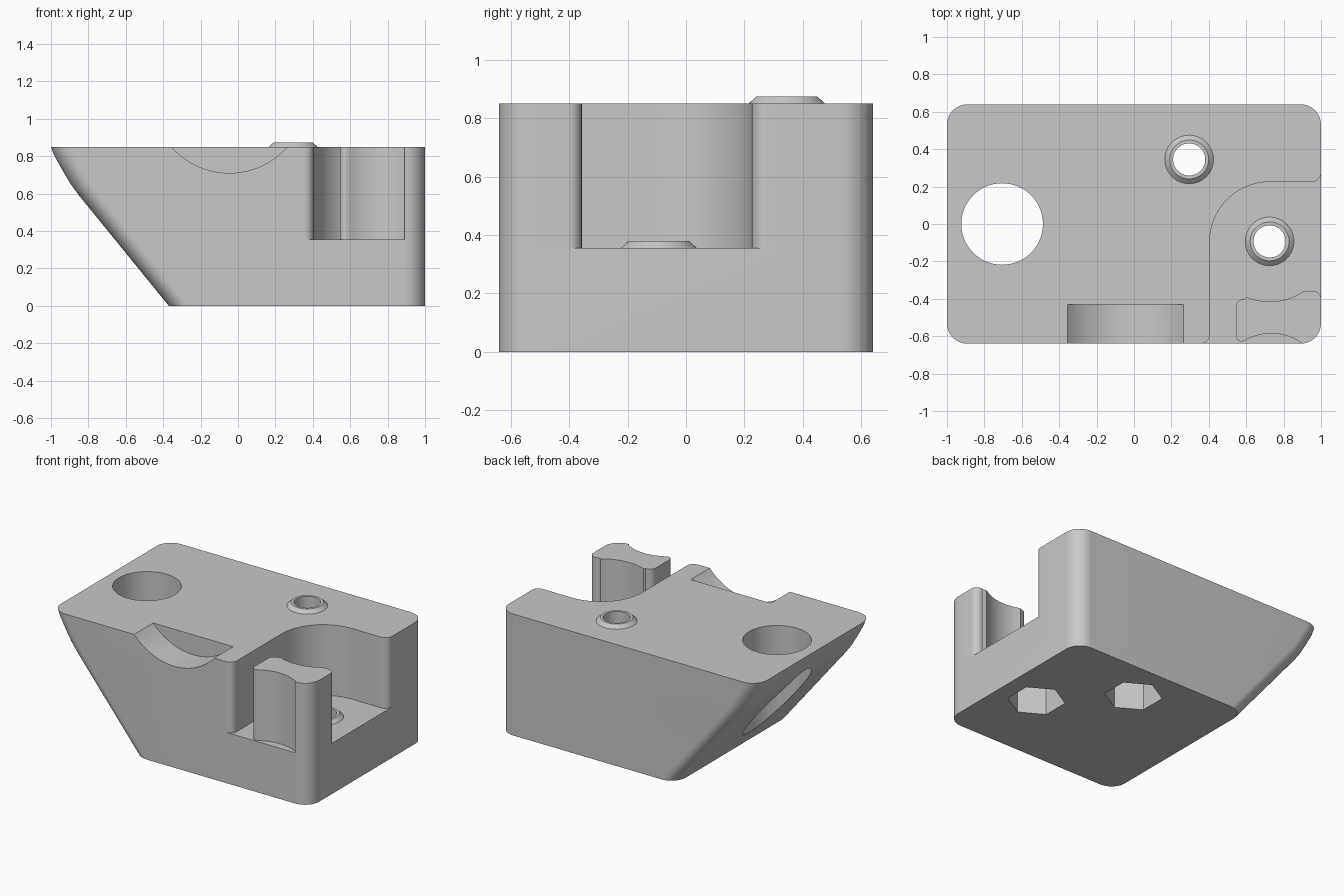
import bpy, bmesh
from math import cos, sin, radians, pi

if "Cube" in bpy.data.objects:
    bpy.data.objects.remove(bpy.data.objects["Cube"], do_unlink=True)

# One plain grey material
grey = bpy.data.materials.new("light_grey")
grey.use_nodes = True
COLOUR = (0.58, 0.58, 0.58, 1)
grey.diffuse_color = COLOUR
grey.node_tree.nodes["Principled BSDF"].inputs["Base Color"].default_value = COLOUR

TOP, FLOOR, HALF_Y = 0.85, 0.355, 0.64
SCREWS = [((0.295, 0.345), TOP), ((0.725, -0.093), FLOOR)]


def arc(cx, cy, r, a0, a1, n=12):
    angles = [radians(a0 + (a1 - a0) * i / n) for i in range(n + 1)]
    return [(cx + r * cos(a), cy + r * sin(a)) for a in angles]


def loft(name, rings, closed=False):
    """Skin a stack of matching rings; cap the ends unless it closes on itself."""
    bm = bmesh.new()
    loops = [[bm.verts.new(p) for p in ring] for ring in rings]
    pairs = list(zip(loops, loops[1:]))
    if closed:
        pairs.append((loops[-1], loops[0]))
    else:
        bm.faces.new(loops[0][::-1])
        bm.faces.new(loops[-1])
    for a, b in pairs:
        for i in range(len(a)):
            j = (i + 1) % len(a)
            bm.faces.new((a[i], a[j], b[j], b[i]))
    bmesh.ops.recalc_face_normals(bm, faces=bm.faces)
    mesh = bpy.data.meshes.new(name)
    bm.to_mesh(mesh)
    bm.free()
    mesh.materials.append(grey)
    ob = bpy.data.objects.new(name, mesh)
    bpy.context.collection.objects.link(ob)
    return ob


def prism(name, outline, z0, z1):
    return loft(name, [[(x, y, z) for x, y in outline] for z in (z0, z1)])


def circle(x, y, r, n=48, start=0):
    return arc(x, y, r, start, start + 360, n)[:-1]


def cut(ob, cutter):
    cutter.hide_render = True
    mod = ob.modifiers.new("cut", 'BOOLEAN')
    mod.operation, mod.solver, mod.object = 'DIFFERENCE', 'EXACT', cutter
    graph = bpy.context.evaluated_depsgraph_get()
    mesh = bpy.data.meshes.new_from_object(ob.evaluated_get(graph))
    ob.modifiers.clear()
    ob.data = mesh
    bpy.data.objects.remove(cutter, do_unlink=True)


def smooth(ob):
    bpy.ops.object.select_all(action='DESELECT')
    ob.select_set(True)
    bpy.context.view_layer.objects.active = ob
    bpy.ops.object.shade_smooth_by_angle(angle=radians(30))


# Body: rounded rectangles with a sloping end that steepens near the top
def body_ring(left, z, r=0.11):
    y = HALF_Y - r
    outline = (arc(1 - r, y, r, 0, 90) + arc(left + r, y, r, 90, 180)
               + arc(left + r, -y, r, 180, 270) + arc(1 - r, -y, r, 270, 360))
    return [(px, py, z) for px, py in outline]


slope = [(-0.37, 0), (-0.85, 0.59), (-0.894, 0.65), (-0.93, 0.71),
         (-0.961, 0.765), (-0.985, 0.81), (-1, TOP)]
body = loft("body", [body_ring(x, z) for x, z in slope])

# Corner pocket with a large inner radius and eased outer edges
pocket = ([(0.355, -0.8)] + arc(0.355, -0.59, 0.05, -90, 0)
          + arc(0.725, -0.095, 0.32, 180, 90, 24)
          + arc(0.95, 0.275, 0.05, -90, 0) + [(1.2, 0.275), (1.2, -0.8)])
cut(body, prism("pocket_cutter", pocket, FLOOR, 1.2))

# Large vertical hole in the overhanging end
cut(body, prism("hole_cutter", circle(-0.705, 0, 0.218, 64), -0.2, 1.2))

# Shallow round scoop in the front top edge
scoop = circle(-0.046, 1.123, 0.413, 96)
cut(body, loft("scoop_cutter", [[(x, y, z) for x, z in scoop] for y in (-0.8, -0.43)]))

# Screw holes with hexagonal nut recesses underneath
for (x, y), z in SCREWS:
    cut(body, prism("screw_cutter", circle(x, y, 0.086), -0.2, 1.2))
    cut(body, prism("nut_cutter", circle(x, y, 0.183, 6, 30), -0.2, 0.24))
smooth(body)

# Tapered collars round the screw holes
for i, ((x, y), z) in enumerate(SCREWS):
    section = [(0.13, 0), (0.104, 0.024), (0.086, 0.024), (0.086, 0)]
    rings = [[(px, py, z + h) for px, py in circle(x, y, r)] for r, h in section]
    smooth(loft(("upper_collar", "pocket_collar")[i], rings, closed=True))

# Corner post with hollowed inner and outer sides
post = (arc(0.59, -0.445, 0.045, 180, 85) + arc(0.725, -0.09, 0.325, 248, 305)
        + arc(0.955, -0.402, 0.045, 115, 0) + arc(0.89, -0.53, 0.11, 0, -90)
        + arc(0.735, -0.865, 0.28, 54, 120) + arc(0.575, -0.598, 0.03, 290, 180))
smooth(prism("corner_post", post, FLOOR, TOP))
